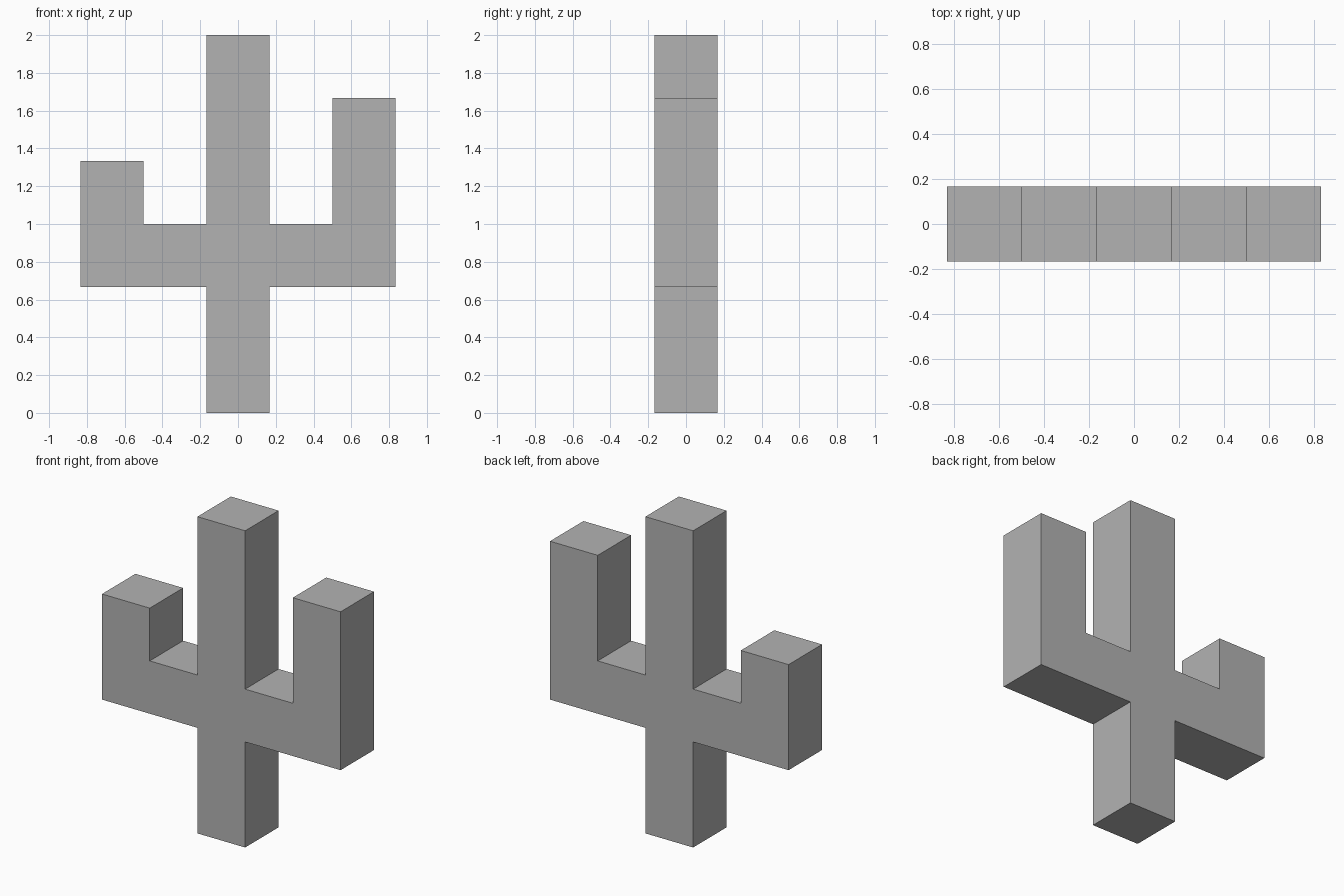
import bpy
import bmesh
from mathutils import Vector

default = bpy.data.objects.get("Cube")
if default:
    bpy.data.objects.remove(default, do_unlink=True)

U = 1 / 3            # square thickness of trunk and arms
HALF = U / 2
REACH = 2.5 * U      # outer side of each arm
INNER = REACH - U    # inner side of each arm tip
ARM_LOW, ARM_TOP = 2 * U, 3 * U
HEIGHT = 6 * U

grey = bpy.data.materials.new("plain_grey")
grey.use_nodes = True
colour = (0.45, 0.45, 0.45, 1)
grey.diffuse_color = colour
grey.node_tree.nodes["Principled BSDF"].inputs["Base Color"].default_value = colour


def half_outline(tip):
    """Outline of one side from the trunk foot to the trunk top, as (x, z)."""
    return [(HALF, 0), (HALF, ARM_LOW), (REACH, ARM_LOW), (REACH, tip),
            (INNER, tip), (INNER, ARM_TOP), (HALF, ARM_TOP), (HALF, HEIGHT)]


# Cactus silhouette: tall left arm, short right arm
left_side = half_outline(5 * U)
right_side = [(-x, z) for x, z in reversed(half_outline(4 * U))]

bm = bmesh.new()
verts = [bm.verts.new((x, -HALF, z)) for x, z in left_side + right_side]
face = bm.faces.new(verts)

# Extrude to full depth
result = bmesh.ops.extrude_face_region(bm, geom=[face], use_keep_orig=True)
moved = [g for g in result["geom"] if isinstance(g, bmesh.types.BMVert)]
bmesh.ops.translate(bm, verts=moved, vec=Vector((0, U, 0)))
bmesh.ops.recalc_face_normals(bm, faces=bm.faces[:])

mesh = bpy.data.meshes.new("cactus_body")
bm.to_mesh(mesh)
bm.free()
mesh.materials.append(grey)
body = bpy.data.objects.new("cactus_body", mesh)
bpy.context.collection.objects.link(body)
